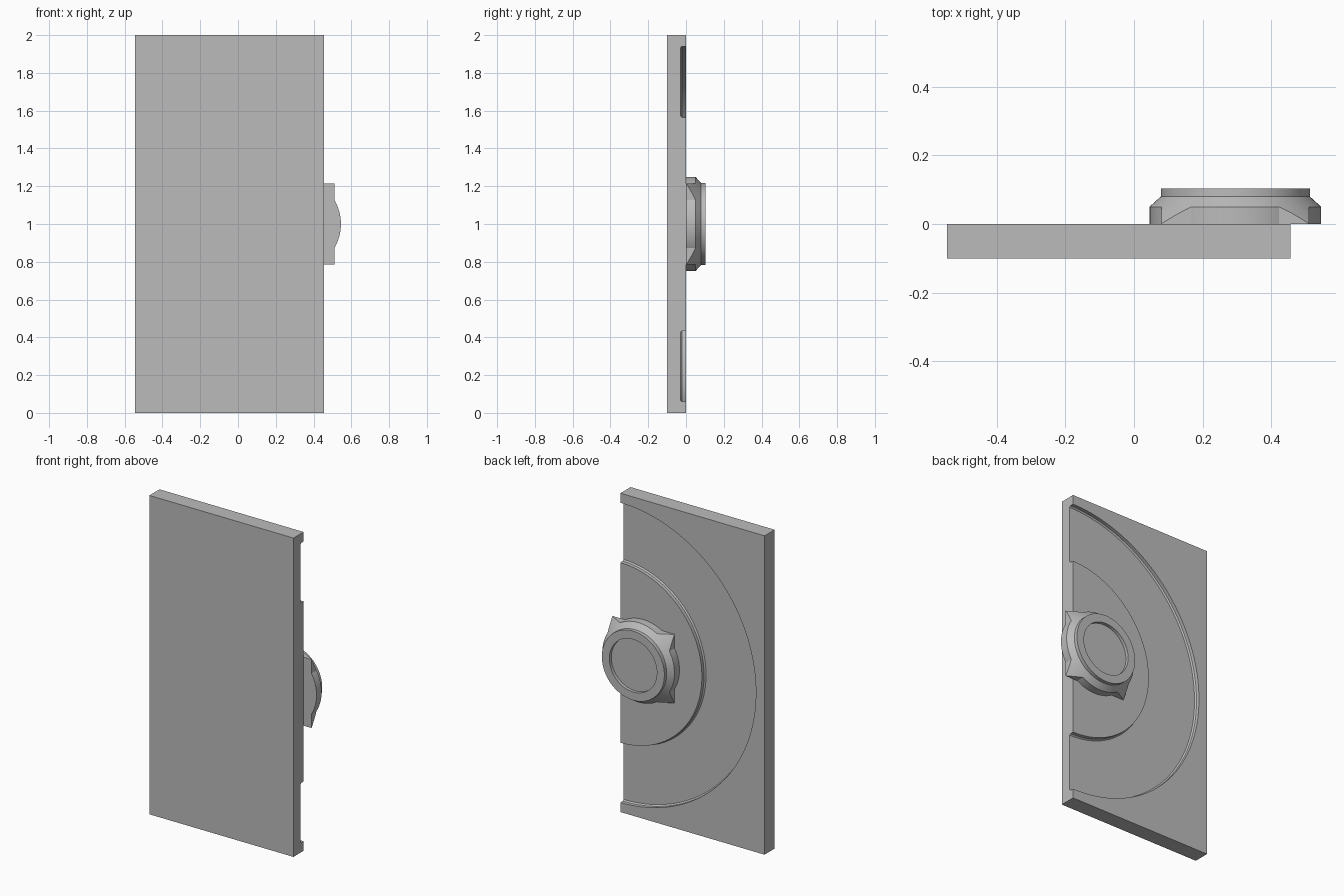
import bpy, bmesh
from math import tau, radians
from mathutils import Matrix

cube = bpy.data.objects.get("Cube")
if cube:
    bpy.data.objects.remove(cube, do_unlink=True)

grey = bpy.data.materials.new("plain grey")
grey.use_nodes = True
grey.diffuse_color = (0.5, 0.5, 0.5, 1)
grey.node_tree.nodes["Principled BSDF"].inputs["Base Color"].default_value = grey.diffuse_color


def finish(name, bm):
    bmesh.ops.recalc_face_normals(bm, faces=bm.faces)
    mesh = bpy.data.meshes.new(name)
    bm.to_mesh(mesh)
    bm.free()
    mesh.materials.append(grey)
    obj = bpy.data.objects.new(name, mesh)
    bpy.context.collection.objects.link(obj)
    return obj


def box(name, low, high):
    bm = bmesh.new()
    size = [b - a for a, b in zip(low, high)]
    middle = [(a + b) / 2 for a, b in zip(low, high)]
    bmesh.ops.create_cube(bm, size=1, matrix=Matrix.Translation(middle) @ Matrix.Diagonal((*size, 1)))
    return finish(name, bm)


def lathe(name, x, profile, steps):
    """Turn a closed (radius, y) profile about a y-parallel axis at height 1."""
    bm = bmesh.new()
    verts = [bm.verts.new((x + r, y, 1)) for r, y in profile]
    edges = [bm.edges.new((a, b)) for a, b in zip(verts, verts[1:] + verts[:1])
             if not (abs(a.co.x - x) < 1e-6 and abs(b.co.x - x) < 1e-6)]
    bmesh.ops.spin(bm, geom=verts + edges, cent=(x, 0, 1), axis=(0, 1, 0), angle=tau, steps=steps)
    bmesh.ops.remove_doubles(bm, verts=bm.verts, dist=1e-5)
    return finish(name, bm)


def combine(obj, tool, operation):
    mod = obj.modifiers.new("cut", "BOOLEAN")
    mod.object, mod.operation, mod.solver = tool, operation, "EXACT"
    bpy.ops.object.select_all(action="DESELECT")
    bpy.context.view_layer.objects.active = obj
    obj.select_set(True)
    bpy.ops.object.modifier_apply(modifier=mod.name)
    bpy.data.objects.remove(tool, do_unlink=True)


def smooth(obj):
    bpy.ops.object.select_all(action="DESELECT")
    bpy.context.view_layer.objects.active = obj
    obj.select_set(True)
    bpy.ops.object.shade_smooth_by_angle(angle=radians(25))


# Slab with a half-ring channel in its back, centred on one long edge
EDGE = 0.455
slab = box("slab", (-0.545, -0.1, 0), (EDGE, 0, 2))
inner, outer, floor, soft = 0.565, 0.94, -0.03, 0.008
channel = lathe("channel_cutter", EDGE, [
    (inner, 0.05), (inner, floor + soft), (inner + soft, floor),
    (outer - soft, floor), (outer, floor + soft), (outer, 0.05)], 160)
combine(slab, channel, "DIFFERENCE")
smooth(slab)

# Hub: a dished cone trimmed to a square joined with a circle
HUB, HALF = 0.295, 0.215
hub = lathe("hub", HUB, [
    (0, 0), (0.305, 0), (0.217, 0.08), (0.217, 0.103),
    (0.165, 0.103), (0.165, 0.083), (0, 0.083)], 96)
outline = box("outline_cutter", (HUB - HALF, -0.1, 1 - HALF), (HUB + HALF, 0.2, 1 + HALF))
disc = lathe("disc_cutter", HUB, [(0, -0.12), (0.25, -0.12), (0.25, 0.22), (0, 0.22)], 96)
combine(outline, disc, "UNION")
combine(hub, outline, "INTERSECT")
smooth(hub)
